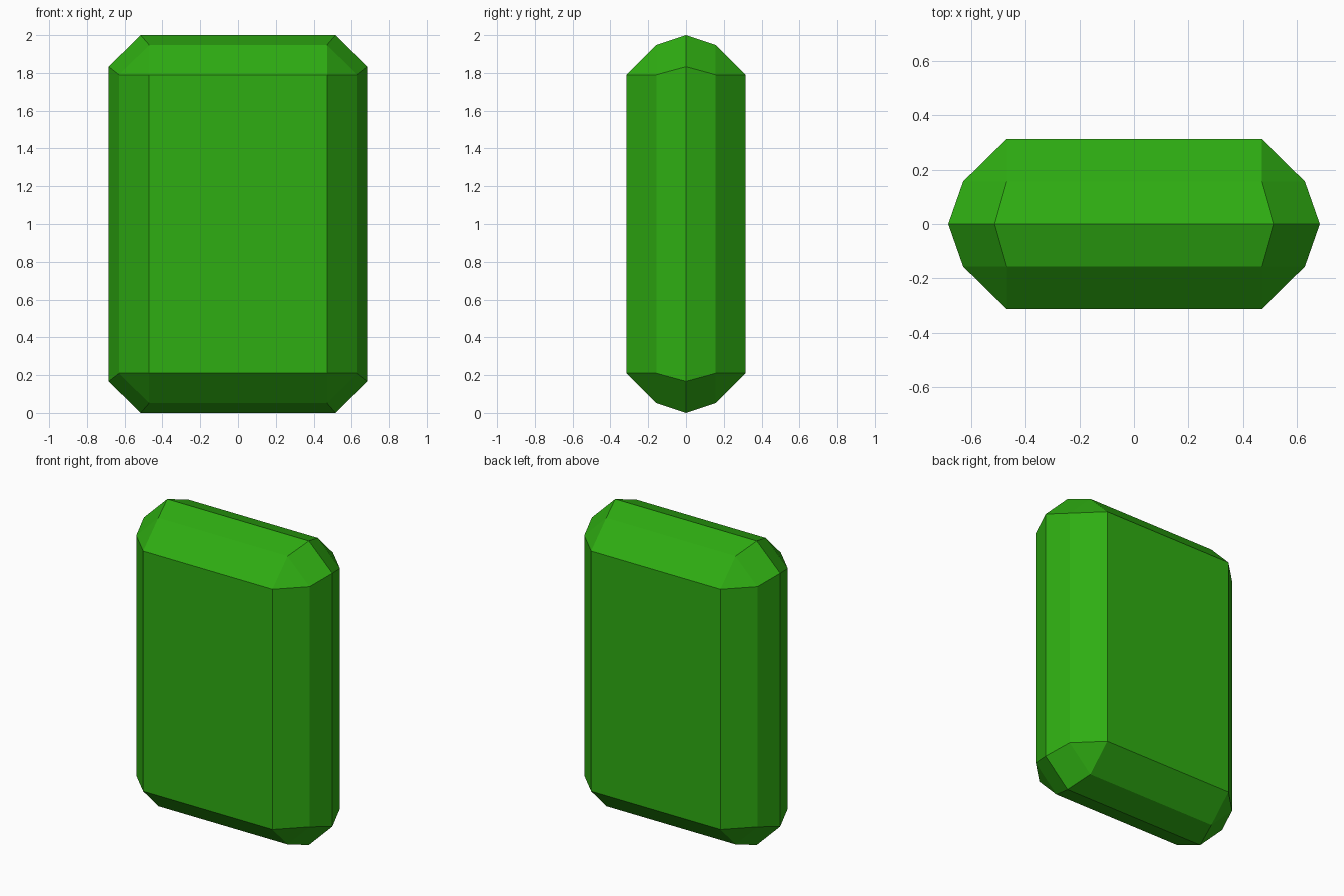
import bpy, bmesh, math
from itertools import product

if "Cube" in bpy.data.objects:
    bpy.data.objects.remove(bpy.data.objects["Cube"])

# One corner of the chamfered slab, measured from its centre
corner = [
    (0.515, 0.0, 1.0), (0.685, 0.0, 0.833),        # middle ridge
    (0.47, 0.157, 0.948), (0.63, 0.157, 0.79),     # mid chamfer
    (0.47, 0.314, 0.79),                           # broad face corner
]

# Mirror the corner into all eight octants and wrap a hull around it
points = {(x * sx, y * sy if y else 0.0, z * sz + 1.0)
          for x, y, z in corner
          for sx, sy, sz in product((1, -1), repeat=3)}
bm = bmesh.new()
for p in sorted(points):
    bm.verts.new(p)
bmesh.ops.convex_hull(bm, input=bm.verts)

# Merge coplanar triangles into clean flat faces
bmesh.ops.dissolve_limit(bm, angle_limit=math.radians(2),
                         verts=bm.verts, edges=bm.edges)
bmesh.ops.recalc_face_normals(bm, faces=bm.faces)

mesh = bpy.data.meshes.new("crystal_slab")
bm.to_mesh(mesh)
bm.free()
slab = bpy.data.objects.new("crystal_slab", mesh)
bpy.context.collection.objects.link(slab)

# Green colour
green = bpy.data.materials.new("green")
green.diffuse_color = (0.028, 0.42, 0.006, 1.0)
green.use_nodes = True
green.node_tree.nodes["Principled BSDF"].inputs["Base Color"].default_value = green.diffuse_color
mesh.materials.append(green)
